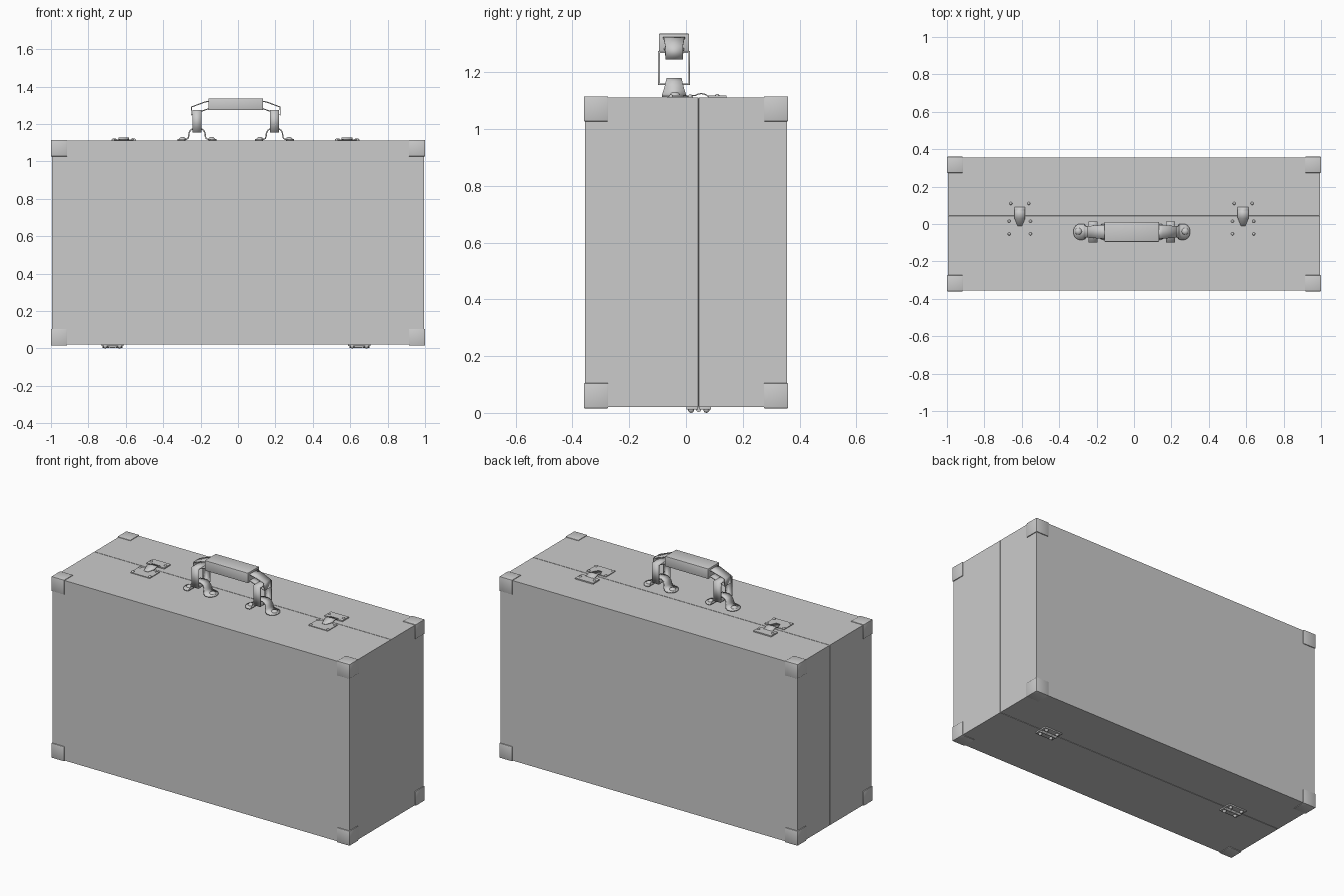
import bpy, bmesh, math
from mathutils import Matrix

if "Cube" in bpy.data.objects:
    bpy.data.objects.remove(bpy.data.objects["Cube"])

TOP, BOT = 1.111, 0.02      # case top and bottom heights
CX, CY = -0.012, -0.042     # centre of the handle hardware


def make(name, bm):
    bmesh.ops.recalc_face_normals(bm, faces=bm.faces)
    me = bpy.data.meshes.new(name)
    bm.to_mesh(me)
    bm.free()
    ob = bpy.data.objects.new(name, me)
    bpy.context.collection.objects.link(ob)
    return ob


def box(name, x0, x1, y0, y1, z0, z1, bevel=0.0):
    bm = bmesh.new()
    bmesh.ops.create_cube(bm, size=1)
    for v in bm.verts:
        v.co = ((x0 + x1) / 2 + v.co.x * (x1 - x0),
                (y0 + y1) / 2 + v.co.y * (y1 - y0),
                (z0 + z1) / 2 + v.co.z * (z1 - z0))
    if bevel:
        bmesh.ops.bevel(bm, geom=bm.edges[:], offset=bevel, segments=2,
                        profile=0.5, affect='EDGES')
    return make(name, bm)


def strip(name, pts, thick, origin, along='x', closed=False):
    """Bent sheet: pts are (distance, height, half width)."""
    bm = bmesh.new()
    rows = []
    for u, z, w in pts:
        row = []
        for s in (-w, w):
            p = (u, s, z) if along == 'x' else (s, u, z)
            row.append(bm.verts.new([a + b for a, b in zip(p, origin)]))
        rows.append(row)
    pairs = list(zip(rows, rows[1:]))
    if closed:
        pairs.append((rows[-1], rows[0]))
    for a, b in pairs:
        bm.faces.new((a[0], a[1], b[1], b[0]))
    ob = make(name, bm)
    mod = ob.modifiers.new("thickness", 'SOLIDIFY')
    mod.thickness = thick
    mod.offset = 0
    return ob


def rivet(name, x, y, z, r, h):
    bm = bmesh.new()
    bmesh.ops.create_uvsphere(bm, u_segments=16, v_segments=8, radius=1)
    bm.transform(Matrix.Translation((x, y, z)) @ Matrix.Diagonal((r, r, h, 1)))
    return make(name, bm)


def rod(name, x, y, z, r, length):
    bm = bmesh.new()
    bmesh.ops.create_cone(bm, cap_ends=True, segments=16, radius1=r, radius2=r, depth=length)
    bm.transform(Matrix.Translation((x, y, z)) @ Matrix.Rotation(math.pi / 2, 4, 'Y'))
    return make(name, bm)


# Case body: rectangular loops along y, dipping in at the lid seam
bm = bmesh.new()
loops = []
for y, d in ((-0.355, 0), (0.043, 0), (0.0445, 0.004), (0.046, 0), (0.355, 0)):
    x = 0.995 - d
    loops.append([bm.verts.new(p) for p in ((-x, y, BOT + d), (x, y, BOT + d),
                                            (x, y, TOP - d), (-x, y, TOP - d))])
for a, b in zip(loops, loops[1:]):
    for i in range(4):
        j = (i + 1) % 4
        bm.faces.new((a[i], a[j], b[j], b[i]))
bm.faces.new(loops[0])
bm.faces.new(loops[-1])
make("case_body", bm)

# Corner guards
for sx in (-1, 1):
    for sy in (-1, 1):
        for z0, z1 in ((0.016, 0.105), (1.027, 1.115)):
            xs = sorted((sx * 0.914, sx * 1.0))
            ys = sorted((sy * 0.274, sy * 0.36))
            box("corner_guard", *xs, *ys, z0, z1, 0.003)

# Handle grip
box("handle_grip", CX - 0.145, CX + 0.145, CY - 0.053, CY + 0.053, 1.275, 1.336, 0.002)

half = [(0.105, 0.005, 0.008), (0.101, 0.005, 0.022), (0.092, 0.005, 0.034),
        (0.078, 0.005, 0.042), (0.060, 0.006, 0.043), (0.049, 0.012, 0.041),
        (0.044, 0.025, 0.037), (0.043, 0.040, 0.033), (0.036, 0.055, 0.029),
        (0.022, 0.064, 0.027), (0.008, 0.066, 0.027)]
omega = half + [(-u, z, w) for u, z, w in reversed(half)]

for s in (-1, 1):
    # Strap folded round the ring, running into the grip
    loop = [(0.13, 1.324, 0.04), (0.165, 1.318, 0.036), (0.237, 1.291, 0.031),
            (0.238, 1.248, 0.031), (0.200, 1.262, 0.031), (0.13, 1.288, 0.036)]
    strip("handle_strap", [(s * u, z, w) for u, z, w in loop], 0.006, (CX, CY, 0), closed=True)

    # Rectangular ring, hung between strap and bracket
    rx = CX + s * 0.207
    o, t = 0.058, 0.009
    strip("handle_ring", [(-o + t / 2, 1.158, 0.0235), (o - t / 2, 1.158, 0.0235),
                          (o - t / 2, 1.272, 0.0235), (-o + t / 2, 1.272, 0.0235)],
          t, (rx, CY, 0), along='y', closed=True)

    # Arched bracket with two rivets
    strip("handle_bracket", omega, 0.007, (rx, CY, TOP))
    for e in (-1, 1):
        rivet("bracket_rivet", rx + e * 0.078, CY + 0.003, TOP + 0.007, 0.019, 0.013)

    # Latch: catch plate on the lid, base plate on the case, sprung tongue
    lx = s * 0.597 - 0.0135
    box("latch_lid_plate", lx - 0.06, lx + 0.06, 0.08, 0.142, TOP - 0.002, TOP + 0.007)
    box("latch_base_plate", lx - 0.065, lx + 0.065, -0.066, 0.025, TOP - 0.002, TOP + 0.004)
    strip("latch_tongue", [(-0.01, 0.005, 0.012), (0.032, 0.007, 0.029), (0.042, 0.012, 0.029),
                           (0.054, 0.014, 0.029), (0.066, 0.012, 0.029), (0.076, 0.006, 0.029),
                           (0.09, 0.005, 0.029)], 0.004, (lx, 0, TOP), along='y')
    for e in (-1, 1):
        rivet("latch_rivet", lx + e * 0.048, 0.11, TOP + 0.007, 0.008, 0.006)
        for y in (0.015, -0.053):
            rivet("latch_rivet", lx + e * 0.057, y, TOP + 0.004, 0.008, 0.007)

    # Hinge under the case
    hx = s * 0.66 - 0.011
    for y0, y1 in ((0.002, 0.042), (0.047, 0.088)):
        box("hinge_leaf", hx - 0.06, hx + 0.06, y0, y1, 0.012, 0.022, 0.001)
    for k in (-1, 0, 1):
        rod("hinge_knuckle", hx + k * 0.036, 0.0445, 0.012, 0.009, 0.034)
    for e in (-1, 1):
        for y in (0.018, 0.072):
            rivet("hinge_rivet", hx + e * 0.038, y, 0.012, 0.011, 0.012)

# Smooth the rounded parts, keep flat edges sharp
for ob in bpy.context.scene.objects:
    ob.select_set(True)
    bpy.context.view_layer.objects.active = ob
bpy.ops.object.shade_smooth_by_angle(angle=math.radians(35))
